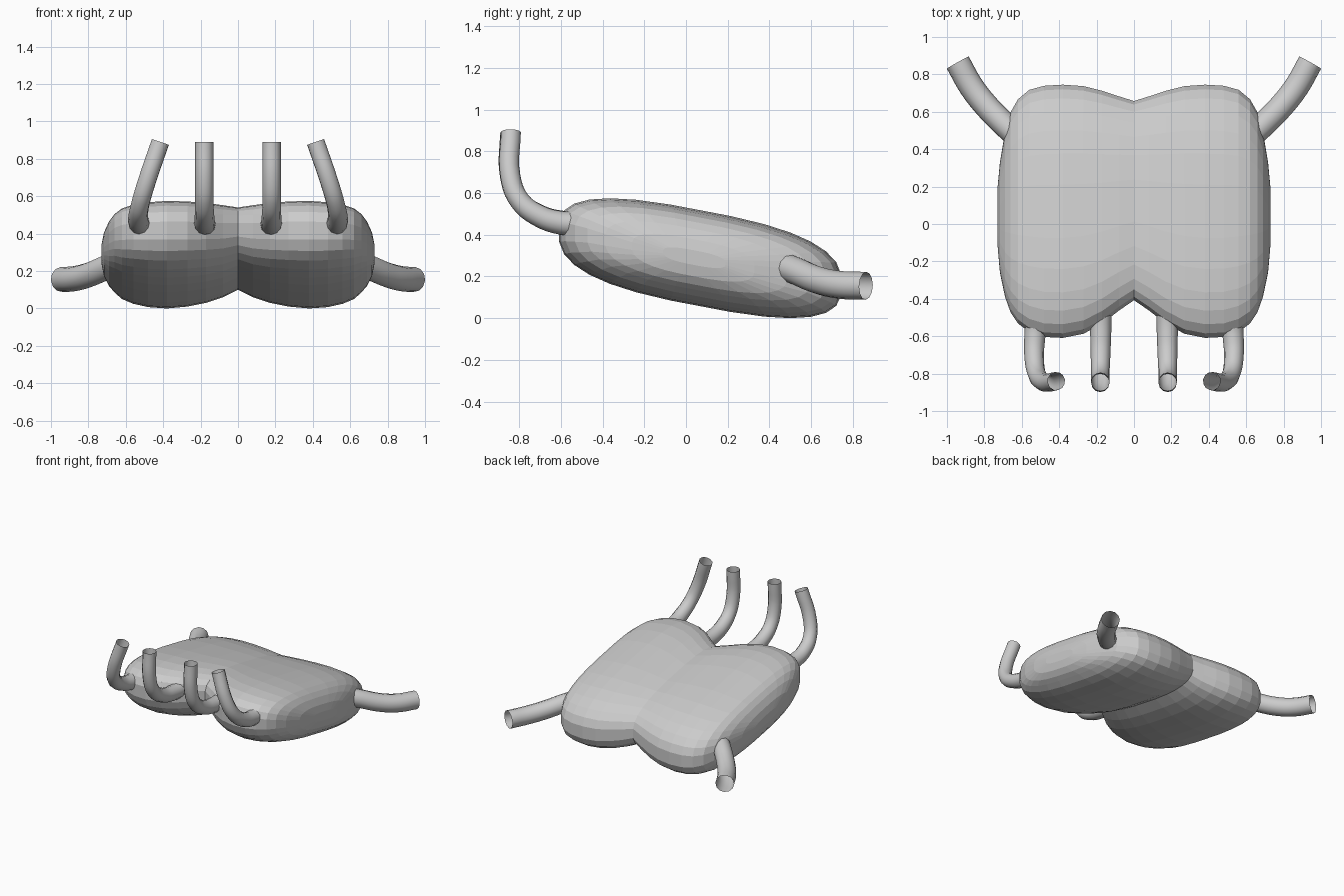
import bpy, bmesh, math

if "Cube" in bpy.data.objects:
    bpy.data.objects.remove(bpy.data.objects["Cube"])

grey = bpy.data.materials.new("grey metal")
grey.diffuse_color = (0.6, 0.6, 0.6, 1)
grey.use_nodes = True
grey.node_tree.nodes["Principled BSDF"].inputs["Base Color"].default_value = grey.diffuse_color

SLOPE = 0.19              # body slopes down towards the back
N = 2.8                   # superellipse exponent of the slab section
Q = N / (N - 1)           # dual exponent, gives extents of a sloped section
SEG = 28


def section(yf, yb, zb, zt):
    """Sloped superellipse loop filling the given y and z extents."""
    yc, zc, half = (yf + yb) / 2, (zb + zt) / 2, (yb - yf) / 2
    rest = ((zt - zb) / 2) ** Q - (half * SLOPE) ** Q
    h = max(rest, 0.0005) ** (1 / Q)
    pts = []
    for i in range(SEG):
        a = 2 * math.pi * (i + 0.5) / SEG
        c, s = math.cos(a), math.sin(a)
        u = half * math.copysign(abs(c) ** (2 / N), c)
        v = h * math.copysign(abs(s) ** (2 / N), s)
        pts.append((yc + u, zc + v - SLOPE * u))
    return pts


# Body: right lobe lofted outwards from the centre crease, then mirrored
# x, front y, back y, bottom z, top z
SECTIONS = [
    (0.00, -0.41, 0.66, 0.10, 0.54),
    (0.08, -0.465, 0.685, 0.06, 0.552),
    (0.17, -0.535, 0.715, 0.03, 0.564),
    (0.27, -0.59, 0.74, 0.01, 0.572),
    (0.38, -0.612, 0.748, 0.00, 0.575),
    (0.48, -0.607, 0.742, 0.007, 0.568),
    (0.56, -0.58, 0.72, 0.025, 0.555),
    (0.62, -0.535, 0.67, 0.05, 0.535),
    (0.66, -0.475, 0.60, 0.085, 0.505),
    (0.69, -0.39, 0.49, 0.12, 0.465),
    (0.717, -0.26, 0.33, 0.175, 0.405),
    (0.73, -0.11, 0.19, 0.24, 0.34),
]
bm = bmesh.new()
rings = [[bm.verts.new((x, y, z)) for y, z in section(*ext)]
         for x, *ext in SECTIONS]
for a, b in zip(rings, rings[1:]):
    for i in range(SEG):
        j = (i + 1) % SEG
        bm.faces.new((a[i], a[j], b[j], b[i]))
bm.faces.new(rings[-1])
geom = bm.verts[:] + bm.edges[:] + bm.faces[:]
bmesh.ops.mirror(bm, geom=geom, axis='X', merge_dist=0.0005)
bmesh.ops.recalc_face_normals(bm, faces=bm.faces)
mesh = bpy.data.meshes.new("muffler_body")
bm.to_mesh(mesh)
bm.free()
mesh.materials.append(grey)
bpy.context.collection.objects.link(bpy.data.objects.new("muffler_body", mesh))


def pipe(name, points, r0, r1, side):
    """Open smooth tube along a curve, radius going from r0 to r1."""
    cu = bpy.data.curves.new(name, 'CURVE')
    cu.dimensions = '3D'
    cu.bevel_depth = 1.0
    cu.bevel_resolution = 4
    cu.resolution_u = 5
    sp = cu.splines.new('BEZIER')
    sp.bezier_points.add(len(points) - 1)
    for i, (bp, (x, y, z)) in enumerate(zip(sp.bezier_points, points)):
        bp.co = (x * side, y, z)
        bp.handle_left_type = bp.handle_right_type = 'AUTO'
        bp.radius = r0 + (r1 - r0) * min(1, i / 3)
    ob = bpy.data.objects.new(name, cu)
    bpy.context.collection.objects.link(ob)
    bpy.ops.object.select_all(action='DESELECT')
    ob.select_set(True)
    bpy.context.view_layer.objects.active = ob
    bpy.ops.object.convert(target='MESH')
    ob = bpy.context.object
    ob.data.materials.clear()
    ob.data.materials.append(grey)
    bpy.ops.object.shade_smooth_by_angle(angle=math.radians(40))


INNER = [(0.178, -0.44, 0.45), (0.178, -0.58, 0.457), (0.179, -0.70, 0.49),
         (0.18, -0.795, 0.56), (0.18, -0.843, 0.68), (0.18, -0.843, 0.89)]
OUTER = [(0.522, -0.52, 0.452), (0.53, -0.60, 0.457), (0.534, -0.70, 0.488),
         (0.522, -0.795, 0.56), (0.487, -0.843, 0.68), (0.415, -0.84, 0.89)]
REAR = [(0.635, 0.48, 0.245), (0.69, 0.53, 0.225), (0.788, 0.63, 0.183),
        (0.87, 0.735, 0.16), (0.942, 0.863, 0.155)]

for label, side in (("right", 1), ("left", -1)):
    pipe("inner_front_pipe_" + label, INNER, 0.06, 0.049, side)
    pipe("outer_front_pipe_" + label, OUTER, 0.06, 0.049, side)
    pipe("rear_pipe_" + label, REAR, 0.067, 0.067, side)
